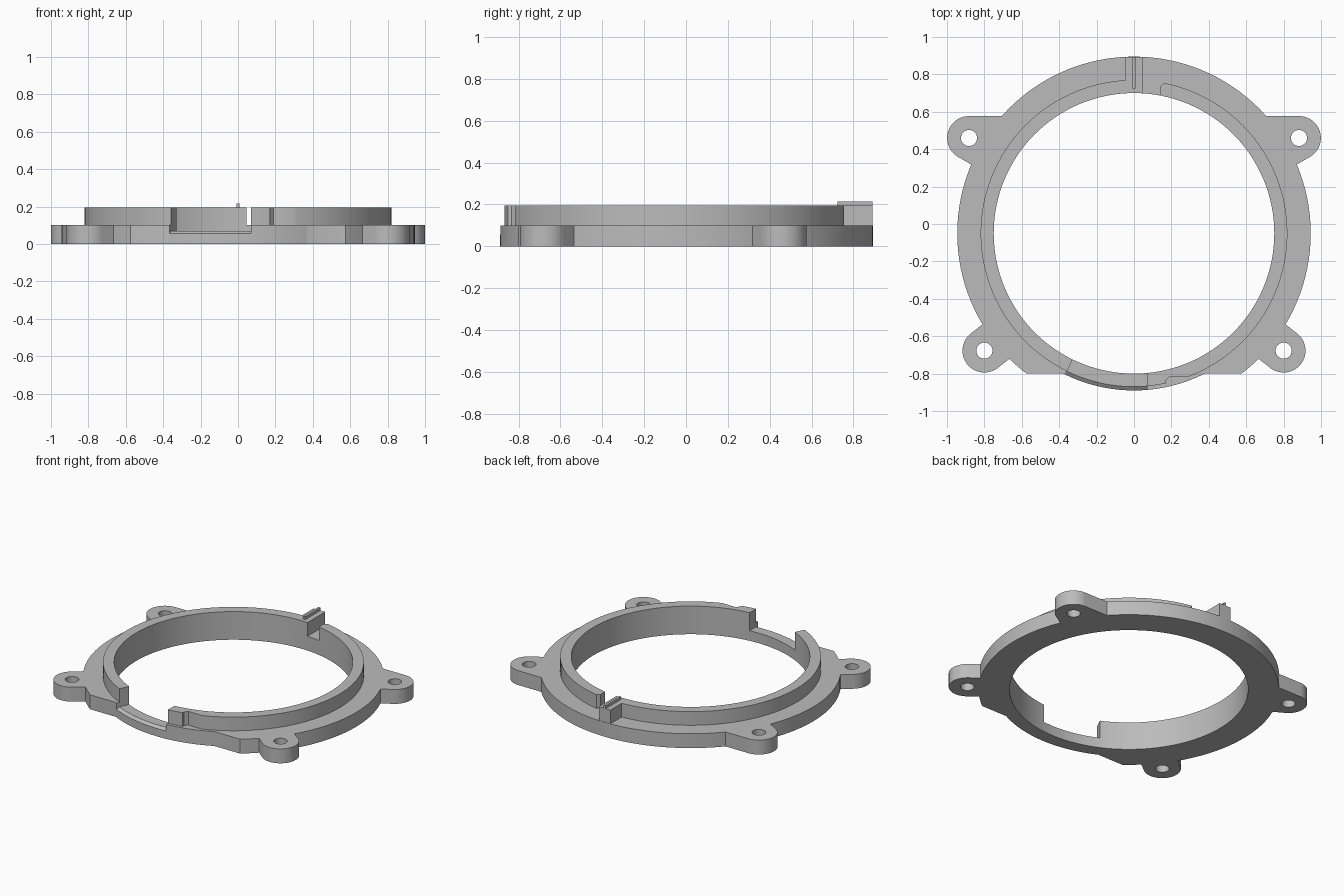
import bpy
import bmesh
from math import atan2, cos, sin, pi, radians
from mathutils import Vector

if "Cube" in bpy.data.objects:
    bpy.data.objects.remove(bpy.data.objects["Cube"], do_unlink=True)

CY = -0.05            # ring centre along y
BORE, WALL, LOBE, RING = 0.75, 0.82, 0.84, 0.945
BASE_TOP, WALL_TOP, RIB_TOP = 0.10, 0.195, 0.215
FLAT_Y = -0.80

grey = bpy.data.materials.new("plain_grey")
grey.use_nodes = True
grey.diffuse_color = (0.5, 0.5, 0.5, 1)
grey.node_tree.nodes["Principled BSDF"].inputs["Base Color"].default_value = (0.5, 0.5, 0.5, 1)


def prism(name, outline, z0, z1, taper=None):
    """Extrude a closed xy outline; taper optionally gives the top outline."""
    bm = bmesh.new()
    low = [bm.verts.new((x, y, z0)) for x, y in outline]
    high = [bm.verts.new((x, y, z1)) for x, y in (taper or outline)]
    bm.faces.new(low)
    bm.faces.new(high)
    for i in range(len(low)):
        j = (i + 1) % len(low)
        bm.faces.new((low[i], low[j], high[j], high[i]))
    bmesh.ops.recalc_face_normals(bm, faces=bm.faces)
    mesh = bpy.data.meshes.new(name)
    bm.to_mesh(mesh)
    bm.free()
    mesh.materials.append(grey)
    obj = bpy.data.objects.new(name, mesh)
    bpy.context.collection.objects.link(obj)
    return obj


def arc(cx, cy, r, a0, a1, n):
    return [(cx + r * cos(a0 + (a1 - a0) * i / n), cy + r * sin(a0 + (a1 - a0) * i / n))
            for i in range(n + 1)]


def circle(r, cx=0, cy=CY, n=128):
    return arc(cx, cy, r, 0, 2 * pi, n)[:-1]


def box(x0, x1, y0, y1):
    return [(x0, y0), (x1, y0), (x1, y1), (x0, y1)]


def combine(target, tool, operation):
    """Apply a boolean and discard the tool."""
    mod = target.modifiers.new("shape", "BOOLEAN")
    mod.operation, mod.solver, mod.object = operation, "EXACT", tool
    bpy.ops.object.select_all(action="DESELECT")
    bpy.context.view_layer.objects.active = target
    target.select_set(True)
    bpy.ops.object.modifier_apply(modifier=mod.name)
    bpy.data.objects.remove(tool, do_unlink=True)


def ear_outline(ex, ey, side, flat_top):
    """Rounded lug whose sides run towards the ring centre."""
    r = 0.117
    out = atan2(ey - CY, ex)
    inward = Vector((-cos(out), -sin(out))) * 0.2
    pts = arc(ex, ey, r, out - pi / 2, pi / 2 if flat_top else out + pi / 2, 32)
    last = Vector((-0.25, 0)) if flat_top else inward
    pts.append(tuple(Vector(pts[-1]) + last))
    pts.append(tuple(Vector(pts[0]) + inward))
    return [(side * x, y) for x, y in pts]


# Base flange: ring with a flattened front, front lobe and four ears
base = prism("base_flange", circle(RING), 0, BASE_TOP)
combine(base, prism("cut", box(-1, 1, -1.2, FLAT_Y), -0.1, 0.3), "DIFFERENCE")
combine(base, prism("lobe", circle(LOBE), 0, BASE_TOP), "UNION")
ears = [(0.882, 0.46, True), (0.80, -0.677, False)]
for ex, ey, flat_top in ears:
    for side in (-1, 1):
        combine(base, prism("ear", ear_outline(ex, ey, side, flat_top), 0, BASE_TOP), "UNION")
        combine(base, prism("hole", circle(0.043, side * ex, ey, 32), -0.1, 0.3), "DIFFERENCE")
combine(base, prism("bore", circle(BORE), -0.1, 0.3), "DIFFERENCE")

# Front opening: one radial end, one straight end
ray = Vector((-0.365, -0.75)).normalized()
gap = [(0.07, -0.5), (0.07, -1.1), (ray.x * 1.2, CY + ray.y * 1.2), (ray.x * 0.5, CY + ray.y * 0.5)]

# Recess in the base below the opening, with a bevelled outer lip
recess = prism("recess", gap, 0.04, 0.3)
combine(recess, prism("lip", circle(0.88), 0.025, 0.07, circle(WALL)), "DIFFERENCE")
combine(base, recess, "DIFFERENCE")

# Raised wall with the rear block
wall = prism("raised_wall", circle(WALL), BASE_TOP, WALL_TOP)
combine(wall, prism("block", box(-0.045, 0.045, 0.6, 0.892), BASE_TOP, WALL_TOP), "UNION")
combine(wall, prism("bore", circle(BORE), -0.1, 0.3), "DIFFERENCE")
combine(wall, prism("front_gap", gap, 0, 0.3), "DIFFERENCE")
rear_gap = [(0.045, 0.6), (0.14, 0.6), (0.14, 0.735), (0.17, 0.765), (0.17, 0.95), (0.045, 0.95)]
combine(wall, prism("rear_gap", rear_gap, 0, 0.3), "DIFFERENCE")
notch = [(0.165, -0.9), (0.172, -0.835), (0.19, -0.815), (0.4, -0.815), (0.4, -0.9)]
combine(wall, prism("notch", notch, 0, 0.3), "DIFFERENCE")

# Thin locating rib on the block
rib = prism("locating_rib", box(-0.008, 0.008, 0.725, 0.892), WALL_TOP, RIB_TOP)

# Smooth the curved walls, keep the edges crisp
bpy.ops.object.select_all(action="DESELECT")
for obj in (base, wall, rib):
    obj.select_set(True)
bpy.context.view_layer.objects.active = base
bpy.ops.object.shade_smooth_by_angle(angle=radians(30))
